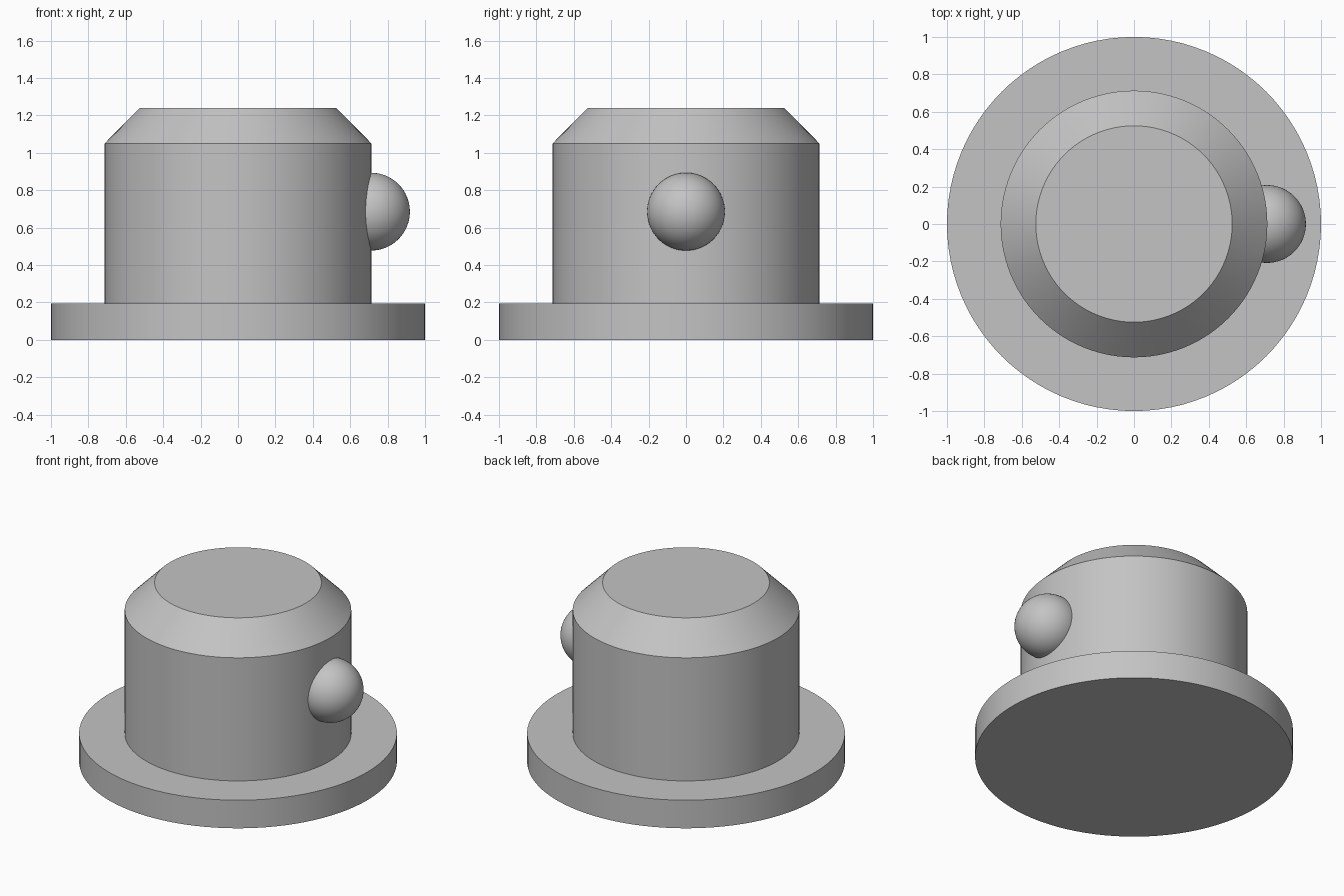
import bpy
import bmesh
import math

cube = bpy.data.objects.get("Cube")
if cube:
    bpy.data.objects.remove(cube, do_unlink=True)

# Single grey material
grey = bpy.data.materials.new("plain grey")
grey.use_nodes = True
colour = (0.55, 0.55, 0.55, 1)
grey.diffuse_color = colour
grey.node_tree.nodes["Principled BSDF"].inputs["Base Color"].default_value = colour


def finish(obj, name):
    obj.name = name
    obj.data.materials.append(grey)
    bpy.ops.object.select_all(action="DESELECT")
    obj.select_set(True)
    bpy.context.view_layer.objects.active = obj
    bpy.ops.object.shade_smooth_by_angle(angle=math.radians(30))


def turned(name, profile, sides=96):
    """Closed solid of revolution from (radius, height) pairs, bottom to top."""
    bm = bmesh.new()
    rings = [[bm.verts.new((r * math.cos(math.tau * i / sides),
                            r * math.sin(math.tau * i / sides), z))
              for i in range(sides)] for r, z in profile]
    for low, high in zip(rings, rings[1:]):
        for i in range(sides):
            j = (i + 1) % sides
            bm.faces.new((low[i], low[j], high[j], high[i]))
    bm.faces.new(rings[0][::-1])
    bm.faces.new(rings[-1])
    mesh = bpy.data.meshes.new(name)
    bm.to_mesh(mesh)
    bm.free()
    obj = bpy.data.objects.new(name, mesh)
    bpy.context.collection.objects.link(obj)
    finish(obj, name)


# Flat round flange at the bottom
turned("base_flange", [(1, 0), (1, 0.195)])

# Upright body with a chamfered top, sunk slightly into the flange
turned("chamfered_body", [(0.713, 0.15), (0.713, 1.05), (0.525, 1.24)])

# Ball set halfway into the left side
bpy.ops.mesh.primitive_uv_sphere_add(segments=64, ring_count=32, radius=0.208,
                                     location=(0.711, 0, 0.685))
finish(bpy.context.object, "side_ball")
